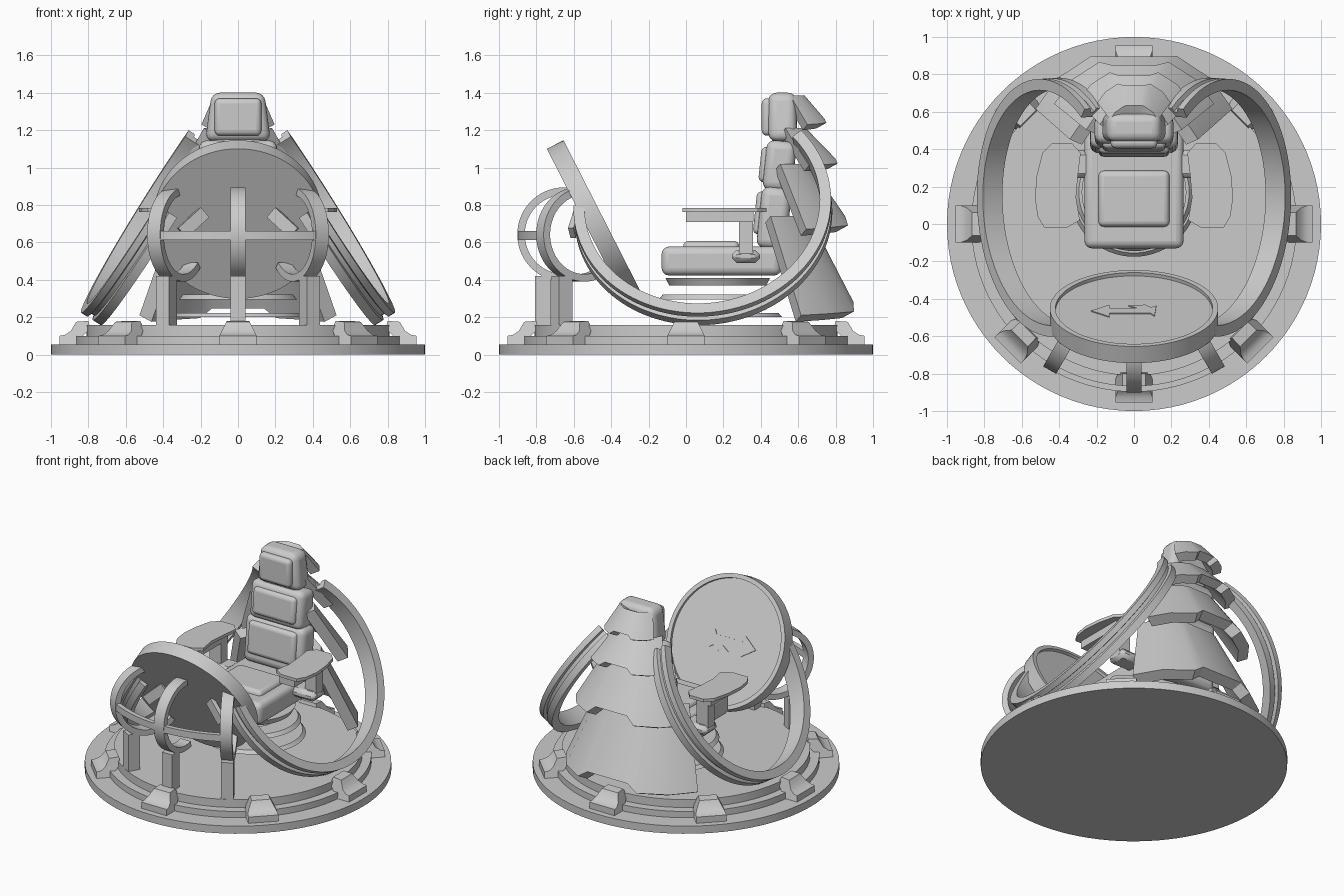
import bpy, bmesh, math
from mathutils import Matrix, Vector

if "Cube" in bpy.data.objects:
    bpy.data.objects.remove(bpy.data.objects["Cube"])

grey = bpy.data.materials.new("plain grey")
grey.diffuse_color = (0.6, 0.6, 0.6, 1)
grey.use_nodes = True
grey.node_tree.nodes["Principled BSDF"].inputs["Base Color"].default_value = grey.diffuse_color
I = Matrix.Identity(4)
MIRROR = Matrix.Diagonal((-1, 1, 1, 1))
# upright frame: local x -> forward (-y), local y -> up, local z -> sideways
UP = Matrix(((0, 0, -1, 0), (-1, 0, 0, 0), (0, 1, 0, 0), (0, 0, 0, 1)))
T = Matrix.Translation


def rot(deg, axis):
    return Matrix.Rotation(math.radians(deg), 4, axis)


def finish(name, bm, mat=I, bevel=0, segs=4):
    bmesh.ops.remove_doubles(bm, verts=bm.verts, dist=1e-5)
    bm.transform(mat)
    bmesh.ops.recalc_face_normals(bm, faces=bm.faces)
    me = bpy.data.meshes.new(name)
    bm.to_mesh(me)
    bm.free()
    me.materials.append(grey)
    ob = bpy.data.objects.new(name, me)
    bpy.context.collection.objects.link(ob)
    if bevel:
        m = ob.modifiers.new("bevel", 'BEVEL')
        m.width, m.segments = bevel, segs
    return ob


def revolve(name, prof, mat=I, a0=0, a1=360, n=96):
    """Turn a closed (radius, height) profile around local z."""
    bm = bmesh.new()
    full = a1 - a0 >= 360
    rows = []
    for i in range(n if full else n + 1):
        a = math.radians(a0 + (a1 - a0) * i / n)
        rows.append([bm.verts.new((r * math.cos(a), r * math.sin(a), h)) for r, h in prof])
    k = len(prof)
    for i in range(n):
        p, q = rows[i], rows[(i + 1) % len(rows)]
        for j in range(k):
            bm.faces.new((p[j], p[(j + 1) % k], q[(j + 1) % k], q[j]))
    if not full:
        bm.faces.new(rows[0])
        bm.faces.new(rows[-1])
    return finish(name, bm, mat)


def prism(name, pts, w, mat=I, bevel=0, segs=4):
    """Extrude a 2D outline by +-w (number or function of v) along local z."""
    f = w if callable(w) else (lambda v: w)
    bm = bmesh.new()
    lo = [bm.verts.new((u, v, -f(v))) for u, v in pts]
    hi = [bm.verts.new((u, v, f(v))) for u, v in pts]
    bm.faces.new(lo)
    bm.faces.new(hi)
    for i in range(len(pts)):
        j = (i + 1) % len(pts)
        bm.faces.new((lo[i], lo[j], hi[j], hi[i]))
    return finish(name, bm, mat, bevel, segs)


def box(name, c, s, mat=I, bevel=0, segs=4):
    bm = bmesh.new()
    bmesh.ops.create_cube(bm, size=1)
    bm.transform(Matrix.Diagonal((*s, 1)))
    return finish(name, bm, mat @ T(c), bevel, segs)


# Round platform in three steps
revolve("base_plate", [(0, 0), (1, 0), (1, 0.055), (0, 0.055)])
revolve("base_floor", [(0, 0.05), (0.87, 0.05), (0.87, 0.10), (0.81, 0.10), (0.81, 0.157), (0, 0.157)])

# Eight clamps around the rim
clamp = [(0.955, 0.055), (0.955, 0.10), (0.925, 0.105), (0.895, 0.125), (0.865, 0.175),
         (0.80, 0.18), (0.79, 0.14), (0.83, 0.10), (0.83, 0.055)]
for i in range(8):
    prism(f"rim_clamp_{i}", clamp, lambda v: 0.1 - 0.5 * max(0, min(v, 0.18) - 0.1),
          rot(45 * i, 'Z') @ UP)

# Floating rings under the seat
for i, (r, z, h, flare) in enumerate([(0.345, 0.20, 0.022, -0.02), (0.315, 0.295, 0.025, -0.02),
                                      (0.26, 0.37, 0.04, 0.02)]):
    revolve(f"seat_ring_{i}", [(0.17, z), (r, z), (r + flare, z + h), (0.17, z + h)],
            T((0, 0.17, 0)), n=64)

# Seat with cushions
box("seat", (0, 0.19, 0.5), (0.53, 0.64, 0.155), bevel=0.04)
box("seat_pad", (0, 0.135, 0.57), (0.38, 0.30, 0.075), bevel=0.03)
lean = T((0, 0.455, 0.58)) @ rot(-6, 'X')
box("lower_back", (0, 0, 0.15), (0.47, 0.16, 0.33), lean, 0.045)
box("lower_back_pad", (0, -0.075, 0.17), (0.38, 0.06, 0.23), lean, 0.028)
box("upper_back", (0, 0, 0.43), (0.42, 0.16, 0.27), lean, 0.045)
box("upper_back_pad", (0, -0.075, 0.43), (0.34, 0.06, 0.19), lean, 0.028)
box("neck", (0, 0.515, 1.13), (0.28, 0.11, 0.12), bevel=0.03)
prism("headrest", [(-0.44, 1.14), (-0.595, 1.14), (-0.59, 1.4), (-0.44, 1.4)],
      lambda v: 0.175 - 0.13 * (v - 1.14), UP, 0.045)
box("headrest_pad", (0, 0.435, 1.27), (0.25, 0.06, 0.2), bevel=0.028)

# Arm rests, one per side
arm = [(0.29, 0.02), (0.36, -0.02), (0.48, -0.02), (0.515, 0.04), (0.53, 0.14), (0.52, 0.26),
       (0.49, 0.38), (0.44, 0.43), (0.33, 0.43), (0.285, 0.38), (0.30, 0.26), (0.31, 0.14)]
for side, m in (("right", I), ("left", MIRROR)):
    prism(f"{side}_arm_plate", arm, 0.011, m @ T((0, 0, 0.773)))
    box(f"{side}_arm_block", (0.39, 0.18, 0.735), (0.12, 0.36, 0.055), m)
    box(f"{side}_arm_post", (0.38, 0.32, 0.63), (0.09, 0.075, 0.2), m)
    box(f"{side}_arm_bracket", (0.33, 0.32, 0.525), (0.2, 0.15, 0.07), m, 0.025, 1)

# Two big tilted hoops, grooved on the outside, open at the top
hoop = [(0.63, -0.062), (0.69, -0.062), (0.69, -0.012), (0.665, -0.006), (0.665, 0.018),
        (0.69, 0.024), (0.69, 0.062), (0.63, 0.062)]
for side, m in (("right", I), ("left", MIRROR)):
    revolve(f"{side}_hoop", hoop,
            m @ T((0.42, 0.09, 0.775)) @ rot(-4, 'Z') @ rot(58, 'Y'), -89, 132, 72)

# Tilted dial with rim and pointer plates
D = T((0, -0.495, 0.722)) @ rot(-63, 'X')
revolve("dial", [(0, -0.05), (0.45, -0.05), (0.45, 0.05), (0.42, 0.05), (0.42, 0.03), (0, 0.03)], D)
face = D @ T((0, 0, 0.032))
prism("dial_arrow", [(-0.23, 0.0), (-0.13, -0.07), (-0.13, -0.03), (0.02, -0.03),
                     (0.02, 0.03), (-0.13, 0.03), (-0.13, 0.07)], 0.004, face)
prism("dial_tail", [(0.02, -0.03), (0.09, -0.03), (0.11, -0.06), (0.12, 0.06),
                    (0.09, 0.04), (0.06, 0.07), (-0.03, 0.06), (0.02, 0.03)], 0.004, face)

# Front cage: curved ribs on posts, joined by a band
for i, a in enumerate((-30, 0, 30)):
    R = rot(a, 'Z')
    revolve(f"cage_rib_{i}", [(0.212, -0.04), (0.252, -0.04), (0.252, 0.04), (0.212, 0.04)],
            R @ T((0, -0.65, 0.642)) @ UP, -135 if a else -105, 83 if a else 95, 40)
    box(f"cage_post_{i}", (0, -0.765, 0.265), (0.08, 0.085, 0.31), R)
revolve("cage_band", [(0.865, 0.612), (0.897, 0.612), (0.897, 0.66), (0.865, 0.66)],
        I, 238, 302, 32)
# Slanted bars from cage to dial
for side, m in (("right", I), ("left", MIRROR)):
    a, b = Vector((0.30, -0.61, 0.65)), Vector((0.18, -0.575, 0.76))
    q = (b - a).to_track_quat('Z', 'X').to_matrix().to_4x4()
    box(f"{side}_dial_bar", (0, 0, 0), (0.07, 0.03, (b - a).length), m @ T((a + b) / 2) @ q)


def armour(name, yb, rb, zb, drop, yt, rt, zt, t=0.06):
    """Flared back plate in facets; the middle of its lower edge is notched upward."""
    bm = bmesh.new()
    cols = []
    for a, low in ((-66, 1), (-46, 1), (-24, 1), (-17, 0), (17, 0), (24, 1), (46, 1), (66, 1)):
        s, c = math.sin(math.radians(a)), math.cos(math.radians(a))
        z = zb - low * drop * (0.55 + 0.45 * abs(a) / 66)
        f = (zb - z) / (zt - zb)                      # keep lowered points on the cone
        r, y = rb + f * (rb - rt), yb + f * (yb - yt)
        col = [(r, y, z), (rt, yt, zt), (rt - t, yt, zt - t * 0.5), (r - t, y, z - t * 0.5)]
        cols.append([bm.verts.new((q * s, w + q * c, h)) for q, w, h in col])
    for p, q in zip(cols, cols[1:]):
        for j in range(4):
            k = (j + 1) % 4
            bm.faces.new((p[j], p[k], q[k], q[j]))
    bm.faces.new(cols[0])
    bm.faces.new(cols[-1])
    finish(name, bm)


# Four overlapping plates behind the seat
armour("back_plate_1", 0.37, 0.55, 0.28, 0.07, 0.30, 0.375, 0.74, 0.07)
armour("back_plate_2", 0.44, 0.43, 0.74, 0.07, 0.39, 0.28, 1.02, 0.07)
armour("back_plate_3", 0.51, 0.30, 1.05, 0.04, 0.45, 0.20, 1.21)
armour("back_plate_4", 0.55, 0.20, 1.26, 0.03, 0.50, 0.14, 1.385, 0.06)

# Smooth curved parts, keep sharp edges
for ob in bpy.context.collection.objects:
    ob.select_set(True)
bpy.context.view_layer.objects.active = bpy.data.objects["seat"]
bpy.ops.object.shade_smooth_by_angle(angle=math.radians(30))
